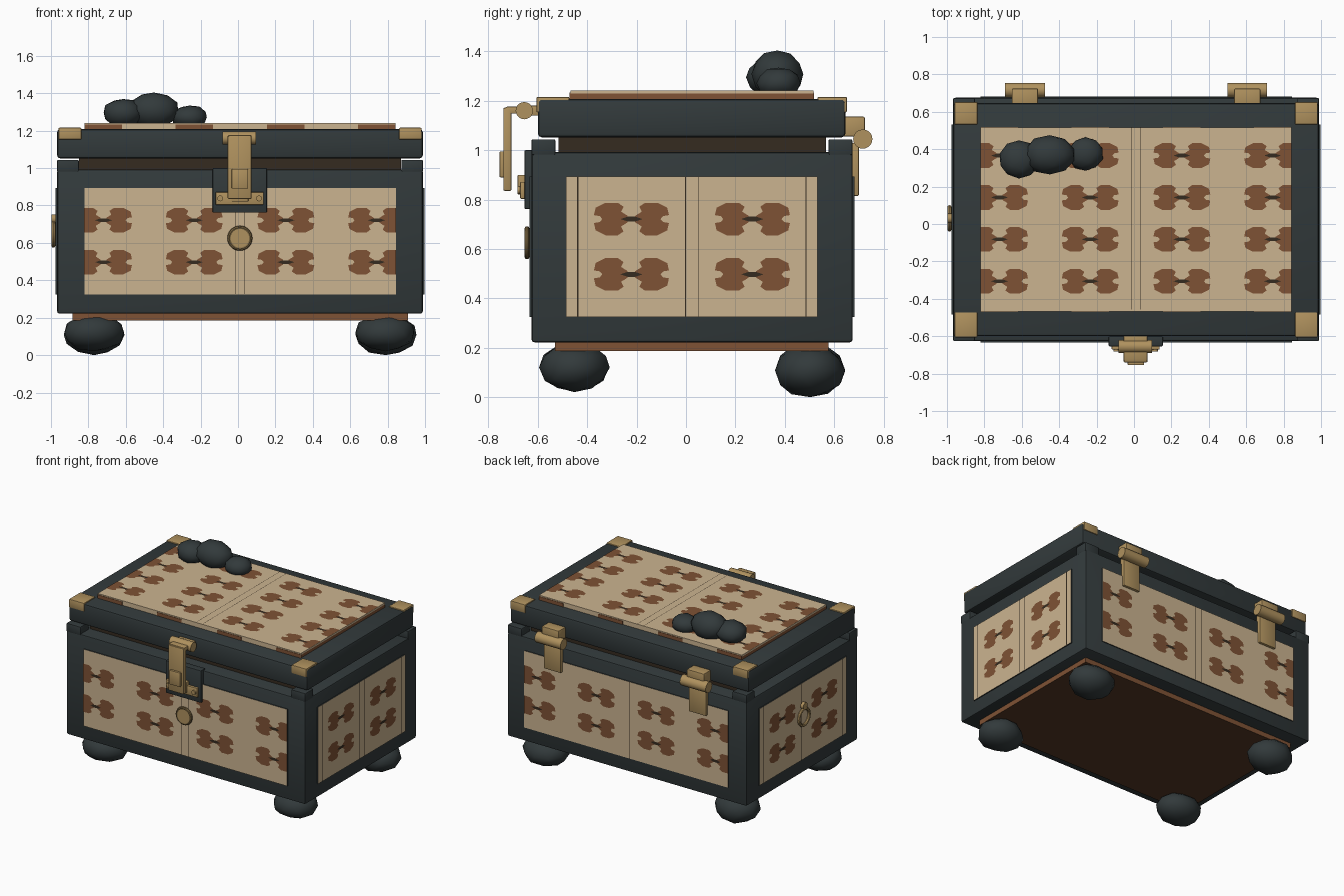
import bpy, bmesh, math, random
from mathutils import Matrix, Vector

if "Cube" in bpy.data.objects:
    bpy.data.objects.remove(bpy.data.objects["Cube"])
random.seed(4)
CX, CY = 0.011, 0.024


def material(name, r, g, b):
    m = bpy.data.materials.new(name)
    m.use_nodes = True
    m.diffuse_color = (r, g, b, 1)
    m.node_tree.nodes["Principled BSDF"].inputs["Base Color"].default_value = (r, g, b, 1)
    return m


slate = material("dark slate", 0.032, 0.042, 0.044)
tan = material("tan cloth", 0.60, 0.455, 0.28)
brown = material("red brown", 0.21, 0.084, 0.035)
dark = material("dark wood", 0.036, 0.024, 0.014)
walnut = material("walnut underside", 0.09, 0.04, 0.018)
gold = material("aged brass", 0.43, 0.285, 0.112)
dull = material("dull brass", 0.2, 0.135, 0.055)


def finish(name, bm, mats, smooth=None):
    mesh = bpy.data.meshes.new(name)
    bm.to_mesh(mesh)
    bm.free()
    for m in mats:
        mesh.materials.append(m)
    ob = bpy.data.objects.new(name, mesh)
    bpy.context.collection.objects.link(ob)
    if smooth:
        bpy.ops.object.select_all(action='DESELECT')
        ob.select_set(True)
        bpy.context.view_layer.objects.active = ob
        bpy.ops.object.shade_smooth_by_angle(angle=math.radians(smooth))
    return ob


def box(name, x, y, z, mat, bevel=0.0, face_rule=None, extra=None):
    """Box from (min, max) ranges, optionally bevelled or two-coloured."""
    bm = bmesh.new()
    bmesh.ops.create_cube(bm, size=1)
    for v in bm.verts:
        v.co = [sum(r) / 2 + c * (r[1] - r[0]) for r, c in zip((x, y, z), v.co)]
    if face_rule:
        bm.normal_update()
        for f in bm.faces:
            f.material_index = int(face_rule(f.normal))
    if bevel:
        bmesh.ops.bevel(bm, geom=bm.edges[:], offset=bevel, segments=2,
                        profile=0.5, affect='EDGES')
    return finish(name, bm, [mat] + ([extra] if extra else []), 35 if bevel else None)


def cylinder(name, centre, radius, length, axis, mat, sides=20):
    bm = bmesh.new()
    bmesh.ops.create_cone(bm, cap_ends=True, segments=sides, radius1=radius,
                          radius2=radius, depth=length)
    rot = Vector((0, 0, 1)).rotation_difference(Vector(axis)).to_matrix().to_4x4()
    bm.transform(Matrix.Translation(centre) @ rot)
    return finish(name, bm, [mat], 40)


def ring(name, centre, major, minor, axis, mat):
    bpy.ops.mesh.primitive_torus_add(location=centre, major_radius=major, minor_radius=minor,
                                     major_segments=28, minor_segments=8)
    ob = bpy.context.object
    ob.name = name
    ob.rotation_euler = Vector((0, 0, 1)).rotation_difference(Vector(axis)).to_euler()
    ob.data.materials.append(mat)
    bpy.ops.object.shade_smooth_by_angle(angle=math.radians(40))


def stone(name, centre, radii):
    """Rounded, slightly rough pebble."""
    bm = bmesh.new()
    bmesh.ops.create_icosphere(bm, subdivisions=2, radius=1)
    for v in bm.verts:
        k = random.uniform(0.96, 1.05)
        v.co = [c + r * max(-1, min(1, k * p)) for c, r, p in zip(centre, radii, v.co)]
    return finish(name, bm, [slate], 60)


# Four-lobed motif: one quarter of its outline, mirrored into wings
LOBE = [(0.118, 0), (0.128, 0.012), (0.152, 0.016), (0.145, 0.046), (0.105, 0.066),
        (0.055, 0.066), (0.032, 0.05), (0.042, 0.03), (0.015, 0.013)]


def pattern(name, origin, u, v, half_u, half_v, cols, rows, lines):
    """Painted motifs and stripes laid flat on a cloth panel."""
    bm = bmesh.new()

    def poly(points, index):
        f = bm.faces.new([bm.verts.new((p[0], p[1], 0)) for p in points])
        f.material_index = index
        f.normal_update()
        if f.normal.z < 0:
            f.normal_flip()

    wing = LOBE + [(a, -b) for a, b in reversed(LOBE[1:])]
    for c in cols:
        for r in rows:
            for s in (-1, 1):
                poly([(c + s * a, r + b) for a, b in wing], 0)
            poly([(c - 0.045, r), (c - 0.015, r - 0.01), (c + 0.015, r - 0.01),
                  (c + 0.045, r), (c + 0.015, r + 0.01), (c - 0.015, r + 0.01)], 1)
    for f in bm.faces:
        if f.material_index:
            for vert in f.verts:
                vert.co.z = 0.0015
    for c, w in lines:
        poly([(c - w, -half_v), (c + w, -half_v), (c + w, half_v), (c - w, half_v)], 1)
    for s in (-1, 1):
        bmesh.ops.bisect_plane(bm, geom=bm.verts[:] + bm.edges[:] + bm.faces[:],
                               plane_co=(s * half_u, 0, 0), plane_no=(s, 0, 0),
                               clear_outer=True)
    u, v = Vector(u), Vector(v)
    n = u.cross(v)
    basis = Matrix((u, v, n)).transposed().to_4x4()
    bm.transform(Matrix.Translation(Vector(origin) + n * 0.002) @ basis)
    return finish(name, bm, [brown, dark])


# Body, base board and inner lining
X, Y = (-0.967, 0.988), (-0.626, 0.675)
box("body_frame", X, Y, (0.222, 0.992), slate, 0.012)
box("base_board", (-0.885, 0.908), (-0.53, 0.578), (0.186, 0.23), brown, 0,
    lambda n: n.z < -0.5, walnut)
box("inner_lining", (-0.85, 0.872), (-0.517, 0.567), (0.95, 1.06), dark)
for sx in (-1, 1):
    for sy in (-1, 1):
        x = sorted((CX + sx * 0.978, CX + sx * 0.862))
        y = sorted((CY + sy * 0.65, CY + sy * 0.553))
        box("corner_post", x, y, (0.98, 1.044), slate, 0.006)

# Lid with brass corner caps
box("lid_frame", X, (-0.6, 0.646), (1.052, 1.208), slate, 0.016)
for x in ((-0.96, -0.837), (0.861, 0.982)):
    for y in ((-0.606, -0.472), (0.532, 0.652)):
        box("lid_corner_cap", x, y, (1.153, 1.216), gold, 0.006)

# Raised cloth top with brown ends and patches along its long edges
wide, narrow = (-0.73, -0.245, 0.245, 0.73), (-0.245, 0.245)
LX = (-0.82, 0.842)
box("lid_cloth", LX, (-0.468, 0.516), (1.19, 1.23), tan, 0, lambda n: abs(n.x) > 0.5, brown)
box("lid_cloth_top", LX, (-0.468, 0.516), (1.23, 1.242), tan)
for c in wide:
    patch = (max(LX[0], CX + c - 0.1), min(LX[1], CX + c + 0.1))
    box("lid_edge_patch", patch, (-0.471, 0.519), (1.2, 1.234), brown)

# Cloth panels, slightly proud of the frame, with dark edges
PZ = (0.325, 0.893)
box("front_back_panel", (-0.822, 0.846), (-0.634, 0.682), PZ, slate, 0,
    lambda n: abs(n.y) > 0.5, tan)
box("side_panel", (-0.975, 0.996), (-0.485, 0.532), PZ, slate, 0,
    lambda n: abs(n.x) > 0.5, tan)

# Painted pattern on every panel
mid_z = sum(PZ) / 2
two, four = (-0.112, 0.112), (-0.336, -0.112, 0.112, 0.336)
centre_lines = [(-0.026, 0.0015), (0.026, 0.0015)]
side_lines = centre_lines + [(-0.462, 0.003), (0.462, 0.003)]
up = (0, 0, 1)
pattern("front_pattern", (CX, -0.634, mid_z), (1, 0, 0), up, 0.834, 0.283, wide, two, centre_lines)
pattern("back_pattern", (CX, 0.682, mid_z), (-1, 0, 0), up, 0.834, 0.283, wide, two, centre_lines)
pattern("left_pattern", (0.996, CY, mid_z), (0, 1, 0), up, 0.508, 0.283, narrow, two, side_lines)
pattern("right_pattern", (-0.975, CY, mid_z), (0, -1, 0), up, 0.508, 0.283, narrow, two, side_lines)
pattern("lid_pattern", (CX, CY + 0.006, 1.242), (1, 0, 0), (0, 1, 0), 0.831, 0.488,
        wide, four, centre_lines)

# Feet
for x in (-0.77, 0.79):
    stone("front_foot", (x, -0.452, 0.12), (0.163, 0.143, 0.1))
    stone("back_foot", (x, 0.502, 0.108), (0.165, 0.143, 0.108))

# Pebbles resting on the lid
stone("left_pebble", (-0.615, 0.345, 1.295), (0.108, 0.102, 0.077))
stone("middle_pebble", (-0.45, 0.37, 1.308), (0.14, 0.105, 0.096))
stone("right_pebble", (-0.258, 0.375, 1.272), (0.095, 0.09, 0.064))

# Front latch
box("latch_backplate", (-0.135, 0.154), (-0.654, -0.6), (0.762, 1.0), slate, 0.004)
box("latch_bracket", (-0.12, 0.137), (-0.672, -0.65), (0.803, 0.872), gold, 0.005)
box("latch_staple", (-0.035, 0.055), (-0.682, -0.65), (0.82, 0.9), gold, 0.004)
box("latch_strap", (-0.055, 0.072), (-0.74, -0.707), (0.835, 1.172), gold, 0.006)
box("latch_top_arm", (-0.055, 0.072), (-0.73, -0.64), (1.148, 1.176), gold, 0.005)
box("latch_button", (-0.034, 0.054), (-0.755, -0.735), (0.89, 0.995), gold, 0.004)
box("latch_lid_plate", (-0.055, 0.072), (-0.64, -0.59), (1.14, 1.18), gold, 0.004)
cylinder("latch_barrel", (0.006, -0.655, 1.16), 0.035, 0.178, (1, 0, 0), gold)
for x in (-0.095, 0.112):
    cylinder("latch_rivet", (x, -0.676, 0.838), 0.016, 0.014, (0, 1, 0), gold, 10)

# Front medallion
cylinder("medallion", (0.01, -0.638, 0.625), 0.056, 0.026, (0, 1, 0), gold, 24)
ring("medallion_rim", (0.01, -0.644, 0.625), 0.057, 0.01, (0, 1, 0), dull)

# Ring handle on the side
ring("ring_handle", (-0.987, 0.03, 0.645), 0.06, 0.011, (1, 0, 0), gold)
cylinder("ring_boss", (-0.985, 0.03, 0.728), 0.025, 0.026, (1, 0, 0), gold, 12)

# Back hinges
for x in (-0.583, 0.605):
    inner = (x - 0.07, x + 0.07)
    box("hinge_upper_leaf", inner, (0.63, 0.724), (1.055, 1.136), gold, 0.006)
    cylinder("hinge_barrel", (x, 0.716, 1.045), 0.039, 0.212, (1, 0, 0), gold)
    box("hinge_lower_leaf", inner, (0.66, 0.7), (0.815, 1.03), gold, 0.005)
